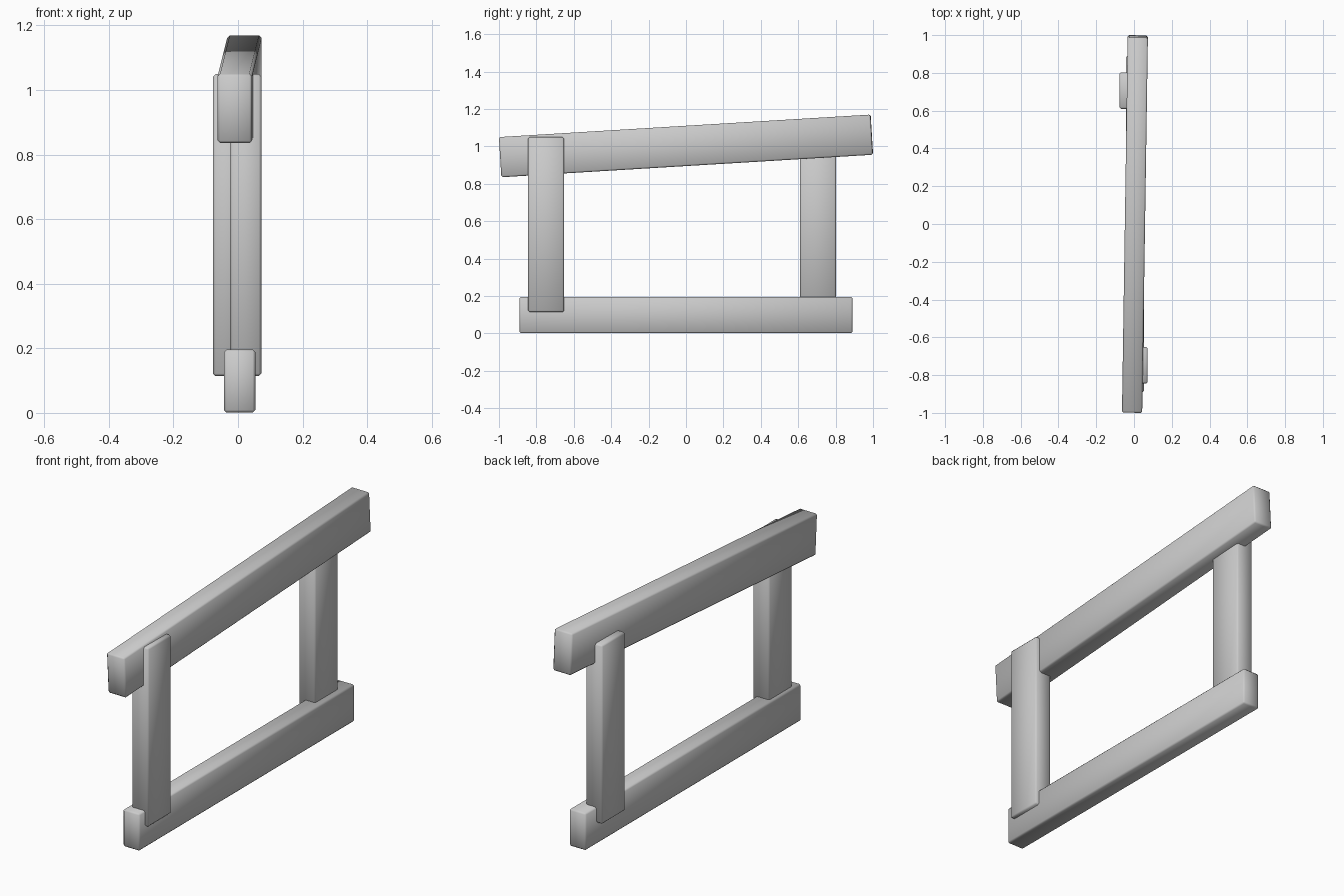
import bpy
from math import radians

if "Cube" in bpy.data.objects:
    bpy.data.objects.remove(bpy.data.objects["Cube"])


def beam(name, center, size, rot=(0, 0, 0), bevel=0.008):
    """Box beam with softly worn edges."""
    bpy.ops.mesh.primitive_cube_add(size=1, location=center)
    ob = bpy.context.object
    ob.name = name
    ob.scale = size
    bpy.ops.object.transform_apply(location=False, rotation=False, scale=True)
    ob.rotation_euler = [radians(a) for a in rot]
    mod = ob.modifiers.new("worn_edges", 'BEVEL')
    mod.width = bevel
    mod.segments = 1
    bpy.ops.object.modifier_apply(modifier=mod.name)
    bpy.ops.object.shade_smooth_by_angle(angle=radians(50))
    return ob


# Sloping, slightly skewed top rail
beam("top_rail", (0.005, 0, 1.0025), (0.107, 1.99, 0.215), (3.46, 0, -0.87))

# Level bottom rail
beam("bottom_rail", (0.005, 0, 0.0985), (0.097, 1.78, 0.195))

# Posts set on opposite faces of the rails
beam("front_post", (0.024, -0.748, 0.5815), (0.097, 0.192, 0.935))
beam("back_post", (-0.029, 0.706, 0.5815), (0.097, 0.192, 0.935))
